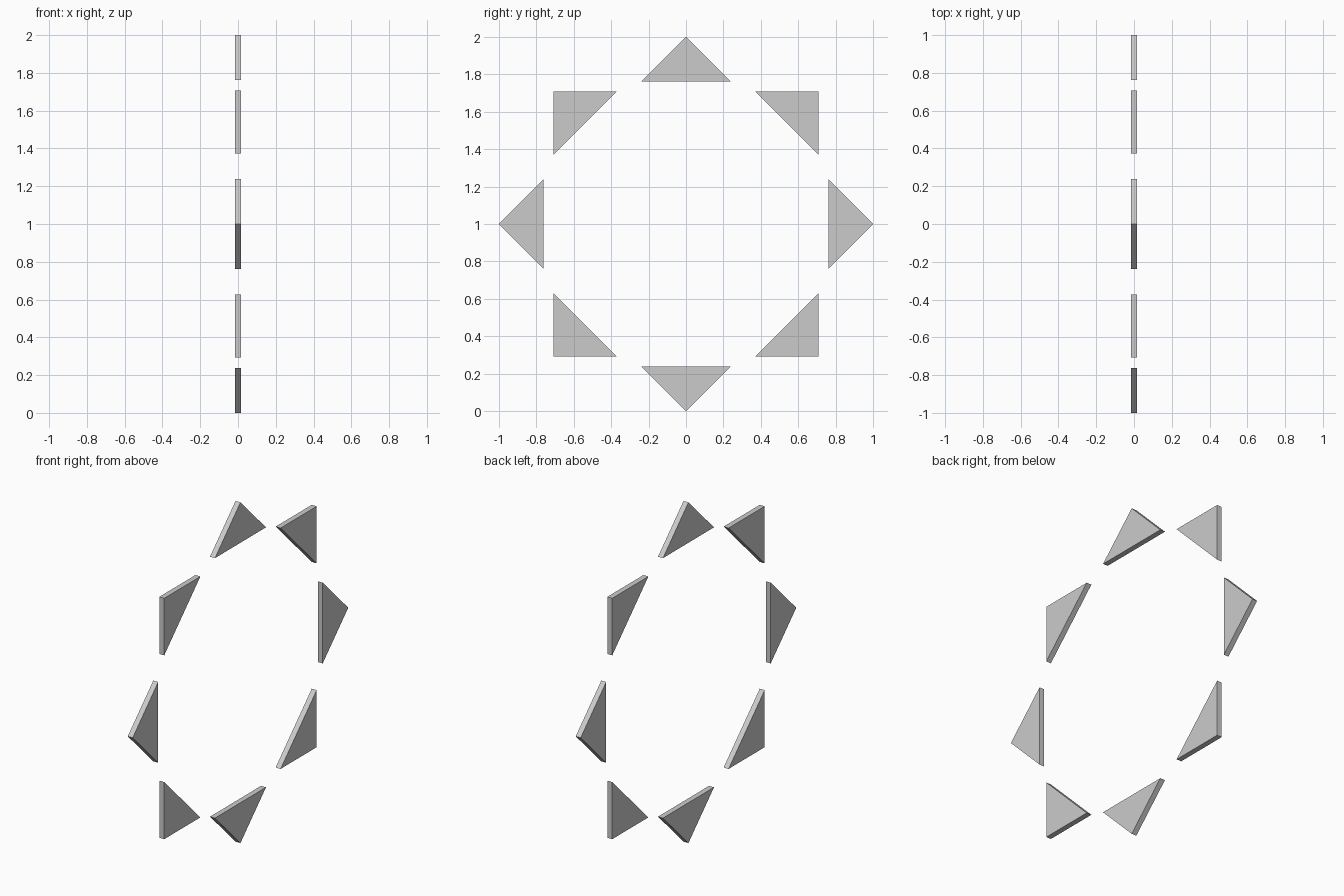
import bpy, bmesh, math

if "Cube" in bpy.data.objects:
    bpy.data.objects.remove(bpy.data.objects["Cube"])

COUNT = 8        # points around the ring
H = 0.237        # triangle height, also half its base width
T = 0.016        # half thickness


def ray_tip(i):
    """One right-angled triangular plate, tip pointing outwards from the ring centre."""
    a = 2 * math.pi * i / COUNT
    c, s = math.cos(a), math.sin(a)
    profile = [(1.0, 0.0), (1 - H, H), (1 - H, -H)]   # (radial, tangential)
    bm = bmesh.new()
    verts = [bm.verts.new((-T, r * c - t * s, 1 + r * s + t * c)) for r, t in profile]
    face = bm.faces.new(verts)
    # extrude the triangle through its thickness
    ext = bmesh.ops.extrude_face_region(bm, geom=[face], use_keep_orig=True)
    moved = [g for g in ext["geom"] if isinstance(g, bmesh.types.BMVert)]
    bmesh.ops.translate(bm, verts=moved, vec=(2 * T, 0, 0))
    bmesh.ops.recalc_face_normals(bm, faces=bm.faces)
    name = f"star_tip_{i + 1}"
    mesh = bpy.data.meshes.new(name)
    bm.to_mesh(mesh)
    bm.free()
    bpy.context.collection.objects.link(bpy.data.objects.new(name, mesh))


# Ring of eight plates standing in the YZ plane
for i in range(COUNT):
    ray_tip(i)
